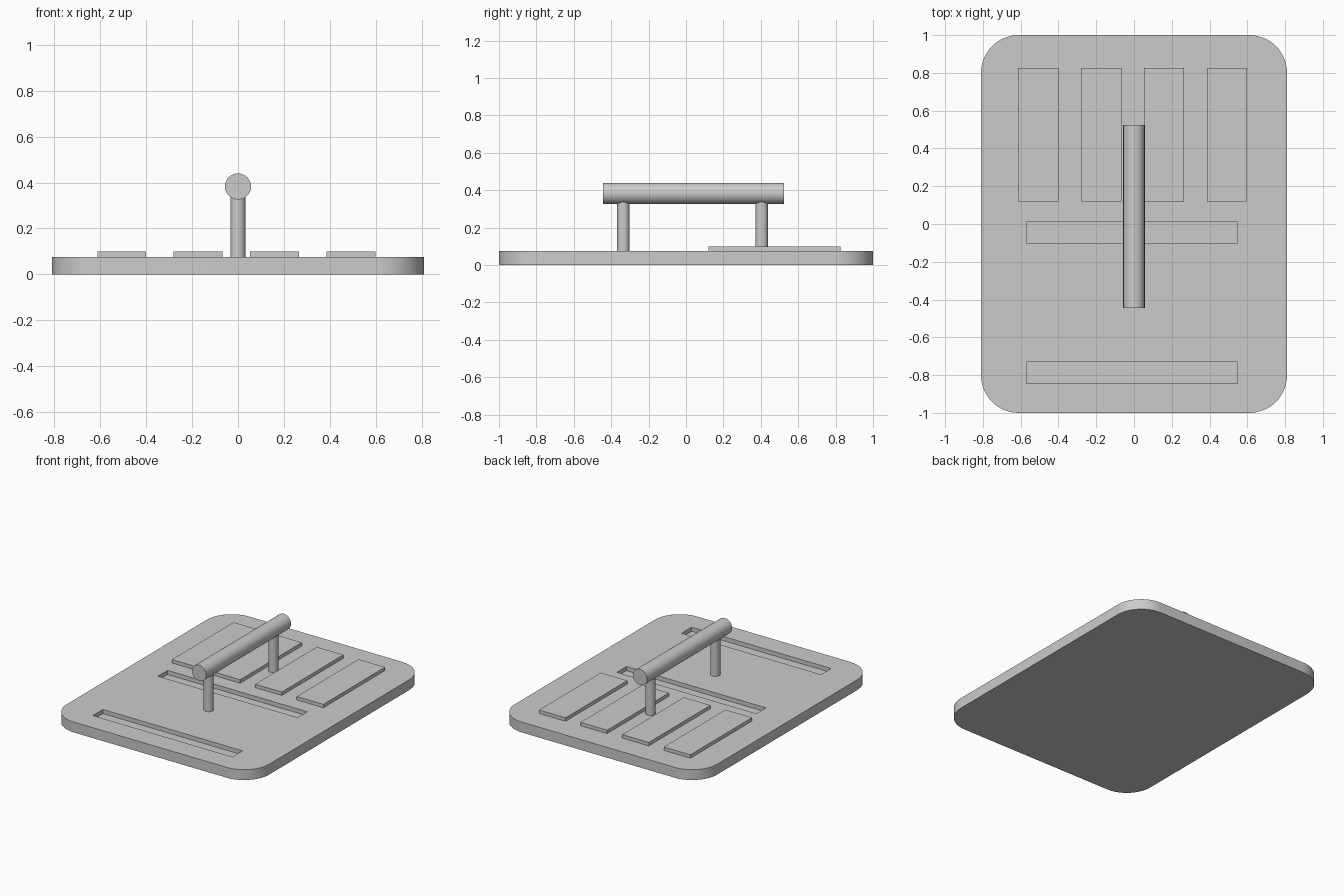
import bpy, bmesh
from math import pi, cos, sin, radians

if "Cube" in bpy.data.objects:
    bpy.data.objects.remove(bpy.data.objects["Cube"])


def box(name, x0, x1, y0, y1, z0, z1):
    bpy.ops.mesh.primitive_cube_add(size=1, location=((x0 + x1) / 2, (y0 + y1) / 2, (z0 + z1) / 2))
    ob = bpy.context.object
    ob.name = name
    ob.scale = (x1 - x0, y1 - y0, z1 - z0)
    bpy.ops.object.transform_apply(location=False, rotation=False, scale=True)
    return ob


def rod(name, radius, length, location, rotation=(0, 0, 0)):
    bpy.ops.mesh.primitive_cylinder_add(vertices=48, radius=radius, depth=length,
                                        location=location, rotation=rotation)
    ob = bpy.context.object
    ob.name = name
    bpy.ops.object.shade_smooth_by_angle(angle=radians(35))
    return ob


W, L, T, R = 0.81, 1.0, 0.075, 0.2

# Base plate: rounded rectangle outline, extruded upward
bm = bmesh.new()
outline = []
for i, (sx, sy) in enumerate([(1, 1), (-1, 1), (-1, -1), (1, -1)]):
    for k in range(17):
        a = (i + k / 16) * pi / 2
        outline.append(bm.verts.new((sx * (W - R) + R * cos(a), sy * (L - R) + R * sin(a), 0)))
face = bm.faces.new(outline)
top = bmesh.ops.extrude_face_region(bm, geom=[face])["geom"]
bmesh.ops.translate(bm, vec=(0, 0, T), verts=[g for g in top if isinstance(g, bmesh.types.BMVert)])
bmesh.ops.recalc_face_normals(bm, faces=bm.faces)
mesh = bpy.data.meshes.new("base_plate")
bm.to_mesh(mesh)
bm.free()
plate = bpy.data.objects.new("base_plate", mesh)
bpy.context.collection.objects.link(plate)

# Two shallow slots cut across the plate
for y0, y1 in [(-0.10, 0.01), (-0.845, -0.73)]:
    cutter = box("slot_cutter", -0.57, 0.547, y0, y1, T - 0.03, T + 0.1)
    cutter.hide_render = True
    mod = plate.modifiers.new("slot", "BOOLEAN")
    mod.operation = "DIFFERENCE"
    mod.solver = "EXACT"
    mod.object = cutter
    bpy.context.view_layer.objects.active = plate
    bpy.ops.object.modifier_apply(modifier=mod.name)
    bpy.data.objects.remove(cutter)
bpy.ops.object.select_all(action="DESELECT")
plate.select_set(True)
bpy.context.view_layer.objects.active = plate
bpy.ops.object.shade_smooth_by_angle(angle=radians(35))

# Row of four raised pads
for i in range(4):
    x = -0.613 + i * 0.333
    box(f"raised_pad_{i + 1}", x, x + 0.213, 0.12, 0.825, T - 0.01, 0.1)

# Handle: two posts and a grip bar
for name, y in [("front_post", -0.335), ("back_post", 0.405)]:
    rod(name, 0.033, 0.29, (0, y, T + 0.135))
rod("grip_bar", 0.057, 0.97, (0, 0.04, 0.383), (pi / 2, 0, 0))
